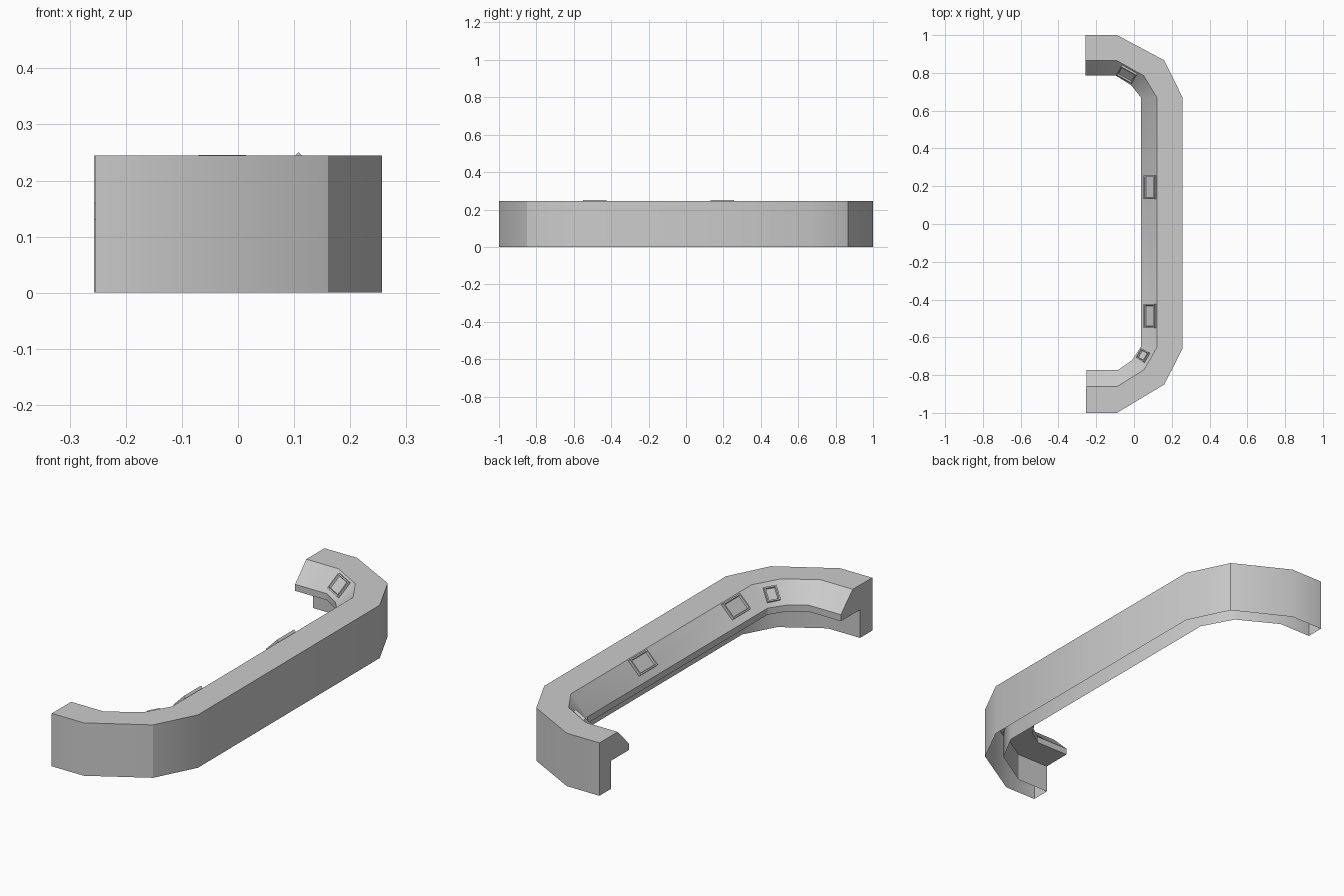
import bpy, bmesh, math
from mathutils import Vector

cube = bpy.data.objects.get("Cube")
if cube:
    bpy.data.objects.remove(cube)

grey = bpy.data.materials.new("plain_grey")
grey.use_nodes = True
grey.diffuse_color = (0.6, 0.6, 0.6, 1)
grey.node_tree.nodes["Principled BSDF"].inputs["Base Color"].default_value = (0.6, 0.6, 0.6, 1)

# Plan lines: outer wall and front lip, from the front end to the back end
OUTER = [(-.254, -1), (-.09, -1), (.16, -.85), (.257, -.66),
         (.257, .67), (.16, .867), (-.09, 1), (-.257, 1)]
LIP = [(-.252, -.773), (-.085, -.773), (-.012, -.723), (.037, -.65),
       (.037, .67), (-.015, .735), (-.095, .785), (-.257, .785)]
# Cross-section: (fraction from outer wall to lip, height); underside stays open
PROFILE = [(0, 0), (0, .245), (.62, .245), (1, .16), (1, .13), (.39, .13), (.39, 0)]


def point(i, j):
    f, z = PROFILE[j]
    p = Vector(OUTER[i]).lerp(Vector(LIP[i]), f)
    return Vector((p.x, p.y, z))


def finish(name, bm):
    mesh = bpy.data.meshes.new(name)
    bm.to_mesh(mesh)
    bm.free()
    mesh.materials.append(grey)
    obj = bpy.data.objects.new(name, mesh)
    bpy.context.collection.objects.link(obj)
    return obj


def console_body():
    bm = bmesh.new()
    rings = [[bm.verts.new(point(i, j)) for j in range(len(PROFILE))]
             for i in range(len(OUTER))]
    for a, b in zip(rings, rings[1:]):
        for j in range(len(PROFILE) - 1):
            bm.faces.new((a[j], b[j], b[j + 1], a[j + 1]))
    bm.faces.new(rings[0])
    bm.faces.new(rings[-1][::-1])
    bmesh.ops.recalc_face_normals(bm, faces=bm.faces)
    # Flip if the top ended up pointing down
    top = max(bm.faces, key=lambda f: f.calc_center_median().z)
    if top.normal.z < 0:
        bmesh.ops.reverse_faces(bm, faces=bm.faces)
    obj = finish("console_body", bm)
    bpy.ops.object.select_all(action="DESELECT")
    obj.select_set(True)
    bpy.context.view_layer.objects.active = obj
    bpy.ops.object.shade_smooth_by_angle(angle=math.radians(31.5))


def screen(name, seg, along, across, length, width, height=.013):
    """Raised frame with a sunken screen on the sloped face of one segment."""
    a, b = point(seg, 2), point(seg + 1, 2)
    c, d = point(seg, 3), point(seg + 1, 3)
    centre = a.lerp(b, along).lerp(c.lerp(d, along), across)
    u = (b - a).normalized()
    n = u.cross((c + d) - (a + b)).normalized()
    if n.z < 0:
        n = -n
    v = n.cross(u)
    bm = bmesh.new()
    corners = [(-1, -1), (1, -1), (1, 1), (-1, 1)]
    low, high = [[bm.verts.new(centre + u * s * length / 2 + v * t * width / 2 + n * h)
                  for s, t in corners] for h in (-.004, height)]
    for k in range(4):
        m = (k + 1) % 4
        bm.faces.new((low[k], low[m], high[m], high[k]))
    face = bm.faces.new(high)
    bm.normal_update()
    bmesh.ops.inset_region(bm, faces=[face], thickness=.009)
    bmesh.ops.inset_region(bm, faces=[face], thickness=.003, depth=-.009)
    finish(name, bm)


console_body()
screen("front_corner_screen", 2, .52, .5, .058, .066)
screen("front_screen", 3, .125, .38, .125, .08)
screen("middle_screen", 3, .64, .38, .125, .08)
screen("back_corner_screen", 5, .5, .45, .096, .08)
